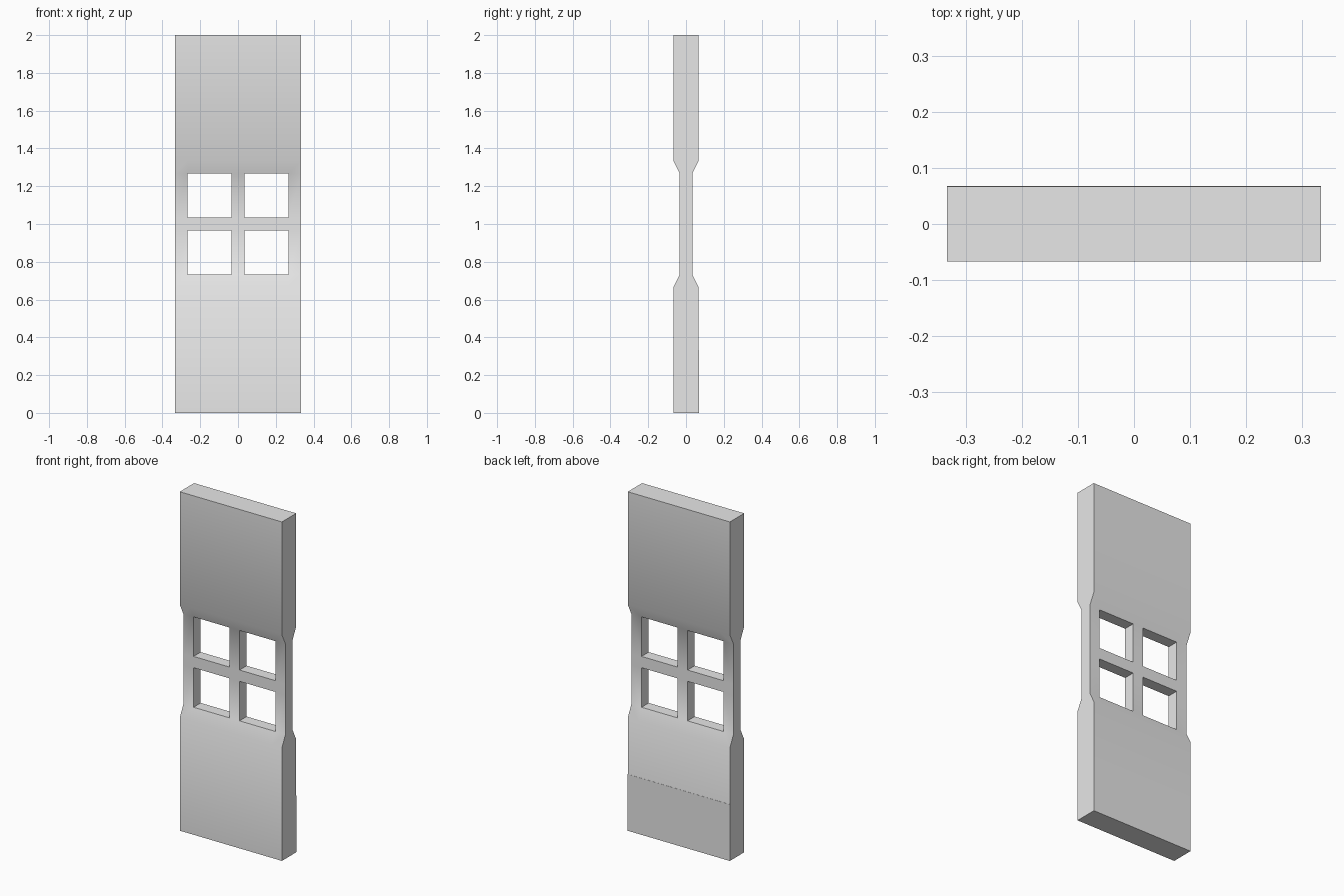
import bpy
import bmesh
import math

cube = bpy.data.objects.get("Cube")
if cube:
    bpy.data.objects.remove(cube, do_unlink=True)

U = 1 / 30  # module used for every dimension
HALF = 2 * U

grey = bpy.data.materials.new("plain grey")
grey.use_nodes = True
colour = (0.8, 0.8, 0.8, 1)
grey.diffuse_color = colour
grey.node_tree.nodes["Principled BSDF"].inputs["Base Color"].default_value = colour


def finish(bm, name):
    bmesh.ops.recalc_face_normals(bm, faces=bm.faces)
    mesh = bpy.data.meshes.new(name)
    bm.to_mesh(mesh)
    bm.free()
    mesh.materials.append(grey)
    obj = bpy.data.objects.new(name, mesh)
    bpy.context.collection.objects.link(obj)
    return obj


# Door slab: a grid of cells with four panes left out, thinner at the waist
xs = [v * U for v in (-10, -8, -1, 1, 8, 10)]
zs = [v * U for v in (0, 20, 22, 29, 31, 38, 40, 60)]
pane_columns, pane_rows = (1, 3), (2, 4)

bm = bmesh.new()
grid = [[bm.verts.new((x, 0, z)) for x in xs] for z in zs]
for r in range(len(zs) - 1):
    for c in range(len(xs) - 1):
        if r in pane_rows and c in pane_columns:
            continue
        bm.faces.new((grid[r][c], grid[r][c + 1], grid[r + 1][c + 1], grid[r + 1][c]))


def half_thickness(z):
    return U if abs(z - 1) < 9 * U else HALF


front_verts = list(bm.verts)
result = bmesh.ops.extrude_face_region(bm, geom=list(bm.faces), use_keep_orig=True)
back_verts = [g for g in result["geom"] if isinstance(g, bmesh.types.BMVert)]
for verts, side in ((front_verts, -1), (back_verts, 1)):
    for v in verts:
        v.co.y = side * half_thickness(v.co.z)
door = finish(bm, "door_slab")

bpy.context.view_layer.objects.active = door
door.select_set(True)
bpy.ops.object.shade_smooth_by_angle(angle=math.radians(30))

# Thin flat kick plate on the lower back
bm = bmesh.new()
bmesh.ops.create_cube(bm, size=1)
for v in bm.verts:
    v.co.x *= 20 * U
    v.co.y = HALF + 0.001 * (v.co.y > 0)
    v.co.z = (v.co.z + 0.5) * 10 * U
finish(bm, "kick_plate")
